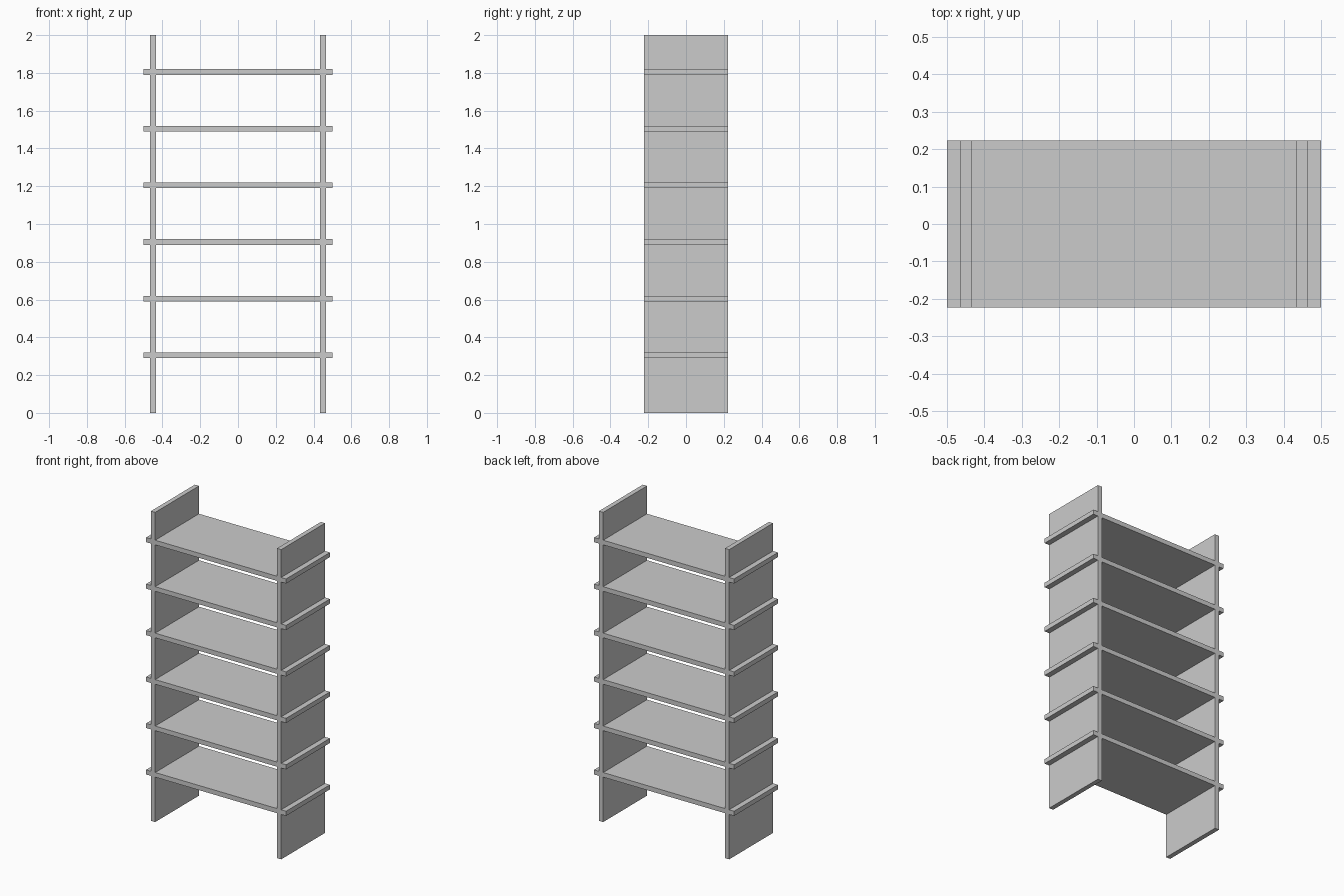
import bpy

if "Cube" in bpy.data.objects:
    bpy.data.objects.remove(bpy.data.objects["Cube"])

DEPTH = 0.447
THICK = 0.03


def box(name, size, centre):
    bpy.ops.mesh.primitive_cube_add(size=1, location=centre)
    obj = bpy.context.object
    obj.name = name
    obj.scale = size
    bpy.ops.object.transform_apply(location=False, rotation=False, scale=True)
    return obj


# Upright side panels
for side, x in (("left", -0.45), ("right", 0.45)):
    box(f"{side}_side_panel", (THICK, DEPTH, 2.0), (x, 0, 1.0))

# Shelves, passing through the panels and sticking out at both ends
for i in range(6):
    box(f"shelf_{i + 1}", (1.0, DEPTH, THICK), (0, 0, 0.305 + 0.3 * i))
